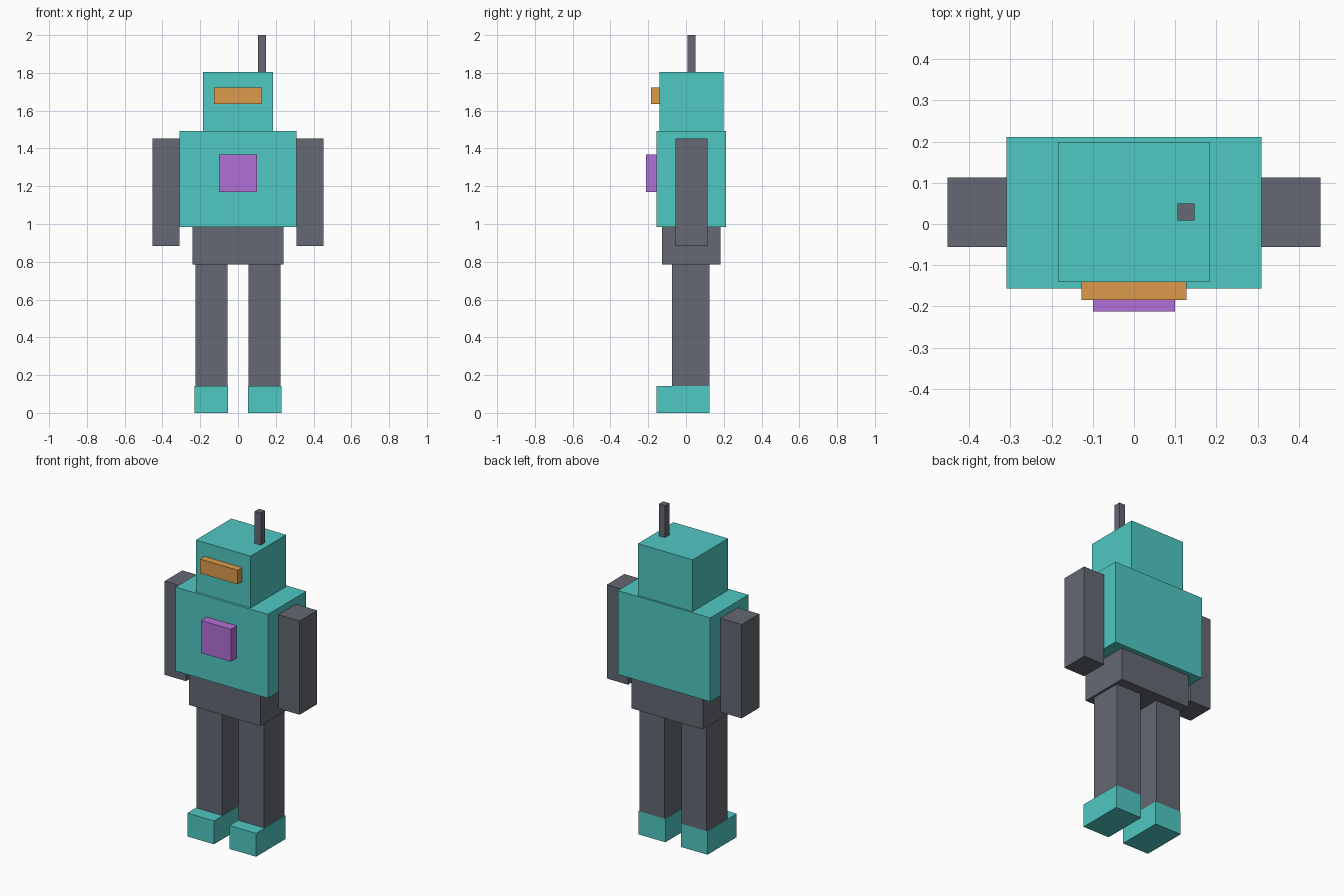
import bpy

if "Cube" in bpy.data.objects:
    bpy.data.objects.remove(bpy.data.objects["Cube"])


def material(name, rgb):
    m = bpy.data.materials.new(name)
    m.diffuse_color = (*rgb, 1)
    m.use_nodes = True
    m.node_tree.nodes["Principled BSDF"].inputs["Base Color"].default_value = m.diffuse_color
    return m


TEAL = material("teal", (0.08, 0.58, 0.54))
DARK = material("dark_grey", (0.13, 0.14, 0.17))
ORANGE = material("orange", (0.72, 0.33, 0.07))
PURPLE = material("purple", (0.45, 0.16, 0.68))


def box(name, x, y, z, mat):
    """Box spanning the given (min, max) range on each axis."""
    spans = (x, y, z)
    bpy.ops.mesh.primitive_cube_add(size=1, location=[(a + b) / 2 for a, b in spans])
    o = bpy.context.object
    o.name = name
    o.scale = [b - a for a, b in spans]
    bpy.ops.object.transform_apply(location=False, rotation=False, scale=True)
    o.data.materials.append(mat)
    return o


def pair(name, x, y, z, mat):
    """The same box on both sides of the body."""
    box(name + "_right", x, y, z, mat)
    box(name + "_left", (-x[1], -x[0]), y, z, mat)


# Legs, feet and arms
pair("foot", (0.052, 0.231), (-0.156, 0.124), (0, 0.142), TEAL)
pair("leg", (0.056, 0.226), (-0.073, 0.124), (0.142, 0.785), DARK)
pair("arm", (0.31, 0.453), (-0.056, 0.113), (0.883, 1.452), DARK)

# Body
box("hips", (-0.24, 0.24), (-0.128, 0.182), (0.785, 0.983), DARK)
box("torso", (-0.31, 0.31), (-0.156, 0.211), (0.983, 1.492), TEAL)
box("chest_panel", (-0.1, 0.1), (-0.212, -0.156), (1.17, 1.367), PURPLE)

# Head
box("head", (-0.184, 0.184), (-0.141, 0.199), (1.492, 1.806), TEAL)
box("visor", (-0.127, 0.127), (-0.184, -0.141), (1.636, 1.722), ORANGE)
box("antenna", (0.106, 0.147), (0.009, 0.05), (1.806, 2.0), DARK)
